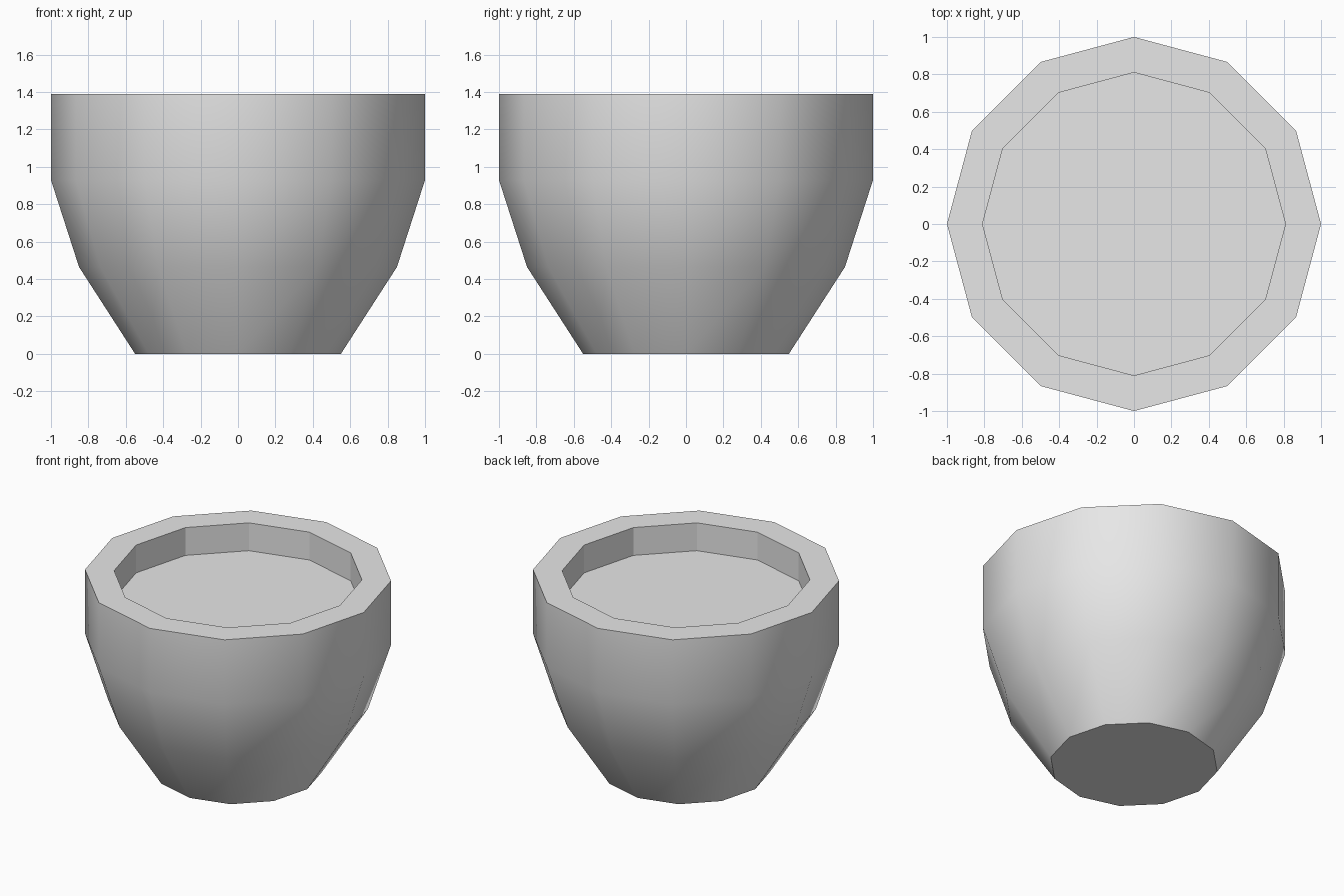
import bpy
import bmesh
from math import cos, sin, pi

SIDES = 12

cube = bpy.data.objects.get("Cube")
if cube:
    bpy.data.objects.remove(cube, do_unlink=True)

# Single plain grey material
grey = bpy.data.materials.new("light_grey")
grey.use_nodes = True
colour = (0.8, 0.8, 0.8, 1)
grey.diffuse_color = colour
grey.node_tree.nodes["Principled BSDF"].inputs["Base Color"].default_value = colour

# Profile as (radius, height): outer wall from base to rim, then the recess
outer = [(0.55, 0), (0.85, 0.465), (1, 0.93), (1, 1.39)]
recess = [(0.81, 1.39), (0.81, 1.19)]

bm = bmesh.new()
rings = [[bm.verts.new((r * cos(2 * pi * i / SIDES), r * sin(2 * pi * i / SIDES), z))
          for i in range(SIDES)] for r, z in outer + recess]

# Walls: the outside is smooth, the rim and recess stay faceted
for level, (low, high) in enumerate(zip(rings, rings[1:])):
    for i in range(SIDES):
        j = (i + 1) % SIDES
        face = bm.faces.new((low[i], low[j], high[j], high[i]))
        face.smooth = level < len(outer) - 1

# Base and sunken fill surface
bm.faces.new(rings[0][::-1])
bm.faces.new(rings[-1])

# Crisp edges wherever a flat face meets another
for edge in bm.edges:
    edge.smooth = all(face.smooth for face in edge.link_faces)

mesh = bpy.data.meshes.new("pot")
bm.to_mesh(mesh)
bm.free()
mesh.materials.append(grey)
pot = bpy.data.objects.new("pot", mesh)
bpy.context.collection.objects.link(pot)
